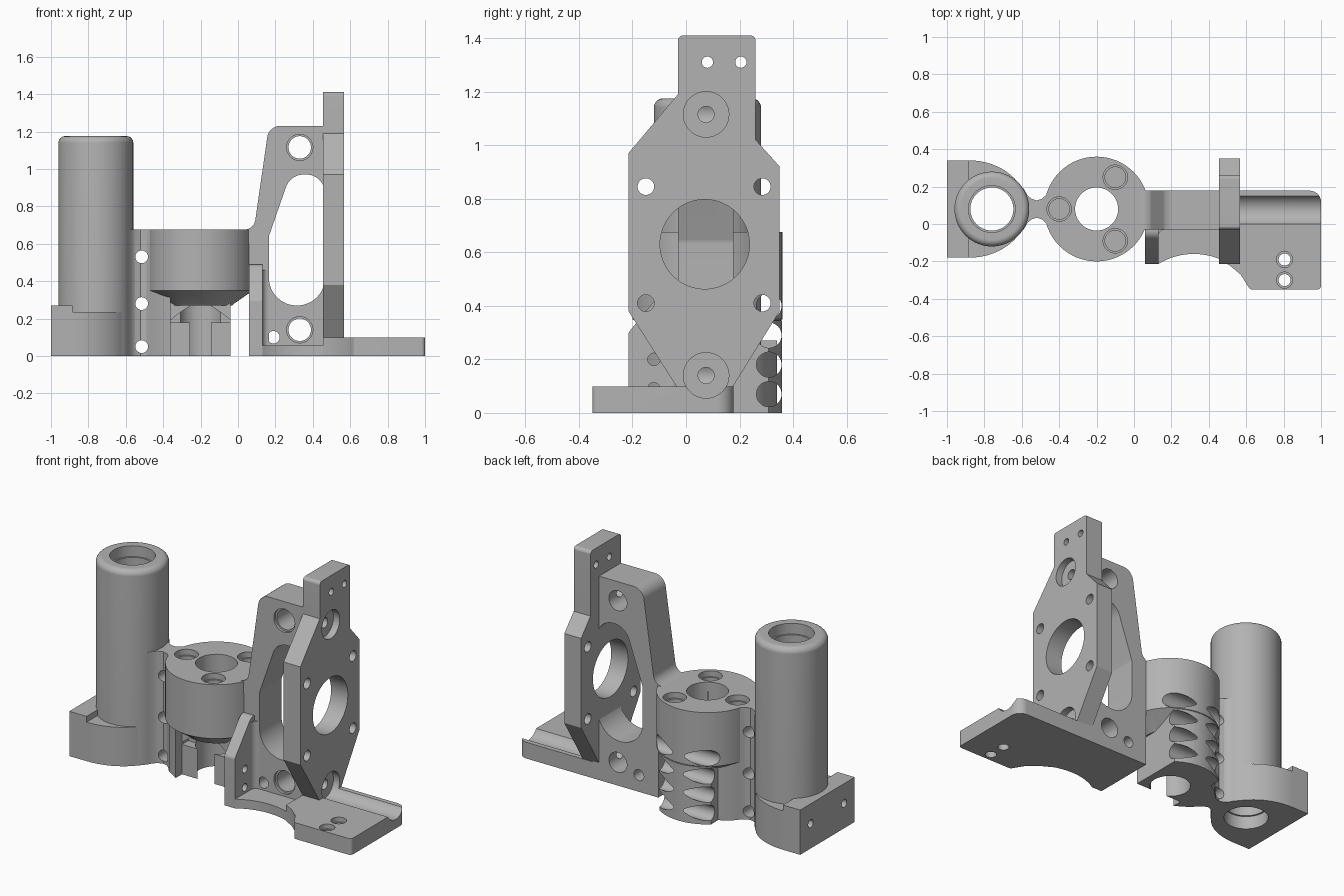
import bpy, bmesh, math
from mathutils import Vector

cube = bpy.data.objects.get("Cube")
if cube:
    bpy.data.objects.remove(cube, do_unlink=True)

grey = bpy.data.materials.new("plain grey")
grey.use_nodes = True
COLOUR = (0.45, 0.45, 0.45, 1)
grey.diffuse_color = COLOUR
grey.node_tree.nodes["Principled BSDF"].inputs["Base Color"].default_value = COLOUR


def make(name, bm):
    bmesh.ops.recalc_face_normals(bm, faces=bm.faces)
    mesh = bpy.data.meshes.new(name)
    bm.to_mesh(mesh)
    bm.free()
    mesh.materials.append(grey)
    obj = bpy.data.objects.new(name, mesh)
    bpy.context.collection.objects.link(obj)
    return obj


def place(axis, a, b, t):
    return {"X": (t, a, b), "Y": (a, t, b), "Z": (a, b, t)}[axis]


def outline(points):
    """Round every corner given as (a, b, radius)."""
    out = []
    for i, p in enumerate(points):
        v = Vector(p[:2])
        if len(p) < 3:
            out.append(v)
            continue
        u = (Vector(points[i - 1][:2]) - v).normalized()
        w = (Vector(points[(i + 1) % len(points)][:2]) - v).normalized()
        half, r = u.angle(w) / 2, p[2]
        centre = v + (u + w).normalized() * r / math.sin(half)
        start, end = [v + d * r / math.tan(half) - centre for d in (u, w)]
        out += [centre + start.lerp(end, k / 10).normalized() * r for k in range(11)]
    return out


def prism(name, axis, points, lo, hi):
    bm = bmesh.new()
    pts = outline(points)
    ends = [[bm.verts.new(place(axis, p[0], p[1], t)) for p in pts] for t in (lo, hi)]
    for ring in ends:
        bm.faces.new(ring)
    for i in range(len(pts)):
        bm.faces.new((ends[0][i - 1], ends[0][i], ends[1][i], ends[1][i - 1]))
    return make(name, bm)


def arc(a, b, ra, rb, start, end, n):
    steps = [math.radians(start + (end - start) * k / n) for k in range(n + 1)]
    return [(a + ra * math.cos(s), b + rb * math.sin(s)) for s in steps]


def rod(axis, a, b, r, lo, hi, name="cutter"):
    return prism(name, axis, arc(a, b, r, r, 0, 354.375, 63), lo, hi)


def lathe(name, x, y, profile, n=64):
    """Turn a closed (radius, height) profile, or one ending on the axis."""
    bm = bmesh.new()
    rings = []
    for k in range(n):
        s = math.tau * k / n
        rings.append([bm.verts.new((x + r * math.cos(s), y + r * math.sin(s), z)) for r, z in profile])
    for k in range(n):
        for j in range(len(profile)):
            bm.faces.new((rings[k - 1][j - 1], rings[k - 1][j], rings[k][j], rings[k][j - 1]))
    bmesh.ops.remove_doubles(bm, verts=bm.verts, dist=1e-5)
    return make(name, bm)


def combine(obj, others, operation="DIFFERENCE"):
    for other in others:
        mod = obj.modifiers.new("bool", "BOOLEAN")
        mod.operation, mod.solver, mod.object = operation, "EXACT", other
        bpy.context.view_layer.update()
        deps = bpy.context.evaluated_depsgraph_get()
        mesh = bpy.data.meshes.new_from_object(obj.evaluated_get(deps))
        obj.modifiers.clear()
        obj.data = mesh
        bpy.data.objects.remove(other, do_unlink=True)
    return obj


# Guide tube with rounded rim and stepped bore
TX, CY = -0.76, 0.08
rim = outline([(0.2, 0), (0.2, 1.175, 0.035), (0.125, 1.175), (0.125, 1.11),
               (0.115, 1.11), (0.115, 0.08), (0.125, 0.08), (0.125, 0)])
lathe("guide_tube", TX, CY, [tuple(p) for p in rim])

# Tube base: round foot and raised strip with two screw holes
foot = prism("tube_base", "Z", [(-0.99, 0.34), (-0.99, -0.18)]
             + arc(-0.88, CY, 0.31, 0.26, -90, 90, 32), 0, 0.235)
strip = prism("strip", "Z", [(-1, 0.34), (-1, -0.18), (-0.885, -0.18), (-0.885, 0.34)], 0, 0.27)
combine(foot, [strip], "UNION")
combine(foot, [rod("Z", TX, CY, 0.19, -0.1, 0.4)]
        + [rod("X", y, 0.15, 0.024, -1.1, -0.9) for y in (-0.08, 0.24)])


def screw_holes():
    holes = []
    for x, y in ((-0.1, 0.25), (-0.1, -0.09), (-0.4, CY)):
        holes += [rod("Z", x, y, 0.065, 0.64, 0.8), rod("Z", x, y, 0.055, 0.48, 0.8)]
    return holes


# Waisted neck between tube and pivot, with cross holes
side = [(-0.59, 0.11), (-0.57, 0.075), (-0.55, 0.056), (-0.52, 0.046), (-0.49, 0.056),
        (-0.465, 0.08), (-0.44, 0.11), (-0.36, 0.16)]
neck = prism("neck", "Z", [(x, CY + h) for x, h in side]
             + [(x, CY - h) for x, h in reversed(side)], 0, 0.675)
combine(neck, [rod("Y", -0.515, z, 0.034, -0.5, 0.5) for z in (0.05, 0.28, 0.53)]
        + screw_holes())

# Pivot drum with tapered underside over a flat-sided lower block
PX = -0.2
pivot = lathe("pivot_drum", PX, CY, [(0, 0.27), (0.17, 0.27), (0.18, 0.28), (0.28, 0.35),
                                     (0.28, 0.675), (0, 0.675)])
block = rod("Z", PX, CY, 0.279, 0, 0.36, "block")
trim = prism("trim", "Z", [(-0.375, -0.02), (-0.04, -0.02), (-0.04, 0.5), (-0.375, 0.5)], -0.1, 0.345)
combine(block, [trim], "INTERSECT")
combine(pivot, [block], "UNION")
arch = lathe("arch", PX, CY, [(0, 0.18), (0.2, 0.18), (0, 0.38)])
front = prism("front", "Z", [(-0.5, -0.3), (0.1, -0.3), (0.1, 0.04), (-0.5, 0.04)], 0, 0.5)
combine(arch, [front], "INTERSECT")
combine(pivot, [arch, rod("Z", PX, CY, 0.115, -0.1, 0.8)] + screw_holes()
        + [rod("X", 0.31, 0.07 + 0.11 * k, 0.047, -0.5, 0.1) for k in range(4)])

# Upright web with large opening
BY = 0.075
web = prism("upright_web", "Y", [(0.06, 0), (0.06, 0.6), (0.02, 0.6), (0.02, 0.675),
                                 (0.085, 0.675, 0.06), (0.165, 1.23, 0.07), (0.5, 1.23), (0.5, 0)],
            -0.03, 0.178)
opening = prism("opening", "Y", [(0.165, 0.27, 0.148), (0.465, 0.27, 0.148), (0.465, 0.97, 0.1),
                                 (0.28, 0.97, 0.1), (0.165, 0.64, 0.05)], -0.3, 0.4)
cuts = [opening, rod("X", 0.07, 0.63, 0.167, 0.4, 0.7), rod("Y", 0.19, 0.1, 0.033, -0.3, 0.4)]
for z in (0.14, 1.115):
    cuts += [rod("Y", 0.33, z, 0.06, -0.3, 0.4), rod("Y", 0.33, z, 0.07, -0.3, -0.015),
             rod("X", BY, z, 0.03, 0.33, 0.7)]
combine(web, cuts)

# Mounting plate with bearing hole, screw holes and counterbores
plate = prism("mounting_plate", "X", [(-0.03, 1.41, 0.02), (0.26, 1.41, 0.02), (0.26, 1.02),
                                      (0.35, 0.92), (0.35, 0.38), (0.17, 0.09), (-0.03, 0.09),
                                      (-0.215, 0.38), (-0.215, 0.97), (-0.03, 1.19)], 0.455, 0.567)
cuts = [rod("X", 0.07, 0.63, 0.167, 0.4, 0.7)]
cuts += [rod("X", y, z, 0.031, 0.4, 0.7) for y in (-0.15, 0.285) for z in (0.41, 0.845)]
cuts += [rod("X", y, 1.31, 0.021, 0.4, 0.7) for y in (0.08, 0.205)]
for z in (0.14, 1.115):
    cuts += [rod("X", BY, z, 0.03, 0.4, 0.7), rod("X", BY, z, 0.085, 0.525, 0.7)]
combine(plate, cuts)

# Thin shelf with scooped front edge
prism("front_shelf", "Z", [(0.06, 0.178), (0.06, -0.215), (0.13, -0.215)]
      + arc(0.32, -0.52, 0.36, 0.36, 120, 47, 20) + [(0.565, 0.178)], 0, 0.055)

# Foot plate with long groove and two counterbored holes
foot_plate = prism("foot_plate", "Z", [(0.455, 0.178), (1, 0.178, 0.06), (1, -0.35, 0.02),
                                       (0.62, -0.35, 0.02), (0.57, -0.27), (0.51, -0.22),
                                       (0.455, -0.19)], 0, 0.098)
cuts = [rod("X", BY, 0.14, 0.085, 0.525, 1.1)]
for y in (-0.19, -0.3):
    cuts += [rod("Z", 0.805, y, 0.032, -0.1, 0.2), rod("Z", 0.805, y, 0.043, 0.07, 0.2)]
combine(foot_plate, cuts)

# Side gusset and the fillet where it meets the web
gusset = prism("gusset", "X", [(-0.215, 0), (-0.215, 0.3, 0.03), (-0.06, 0.49, 0.05),
                               (0, 0.49), (0, 0)], 0.06, 0.13)
combine(gusset, [rod("X", -0.12, z, 0.023, 0, 0.2) for z in (0.09, 0.2)])
prism("gusset_fillet", "Z", [(0.125, -0.025)] + arc(0.165, -0.065, 0.035, 0.035, 180, 90, 8),
      0.05, 0.46)

# Smooth curved surfaces, keep edges crisp
for obj in bpy.context.scene.objects:
    if obj.type == "MESH":
        bpy.ops.object.select_all(action="DESELECT")
        obj.select_set(True)
        bpy.context.view_layer.objects.active = obj
        bpy.ops.object.shade_smooth_by_angle(angle=math.radians(30))
